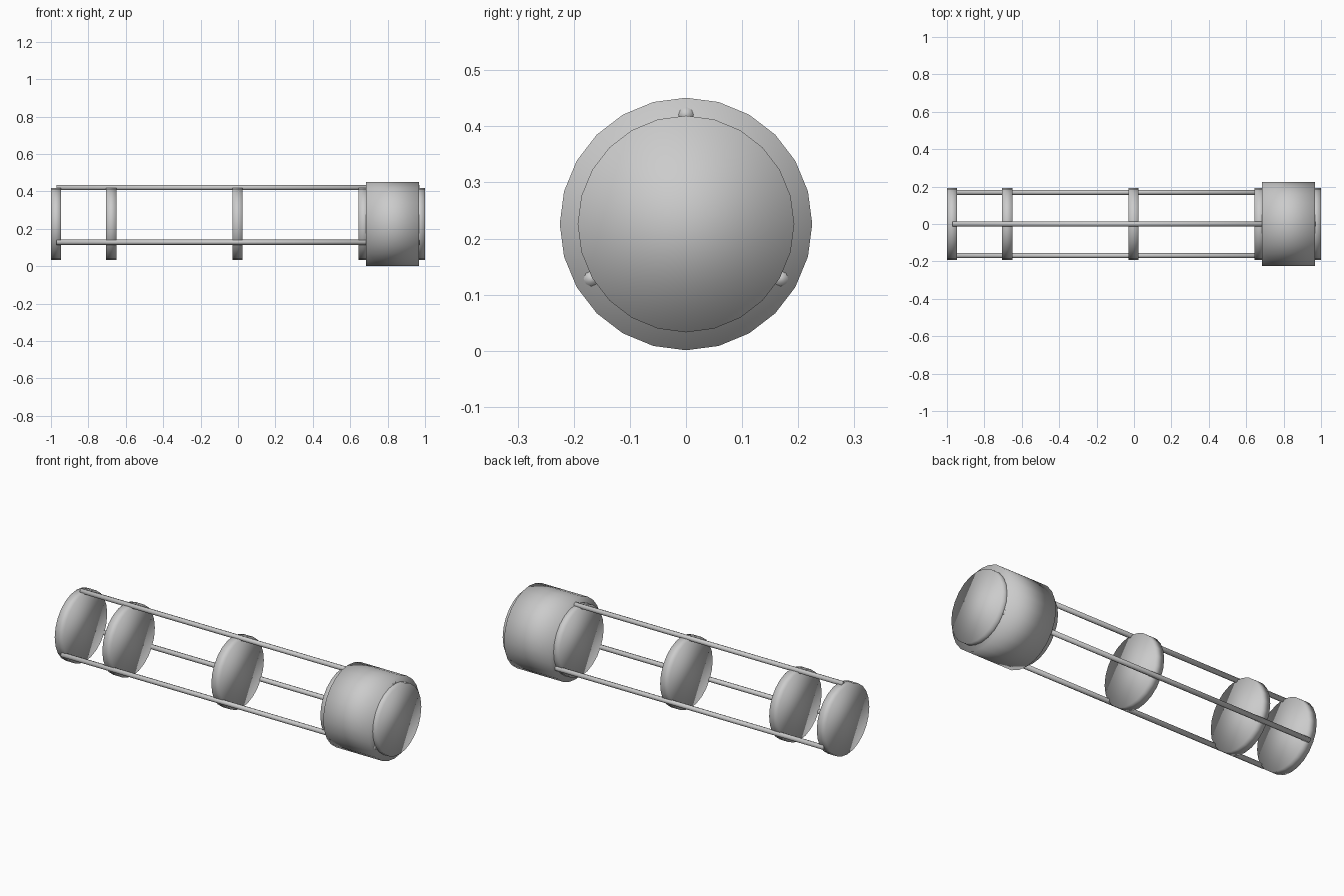
import bpy, math

if "Cube" in bpy.data.objects:
    bpy.data.objects.remove(bpy.data.objects["Cube"])

AXIS_Z = 0.226


def rod_x(name, x0, x1, radius, sides, y=0.0, z=AXIS_Z):
    """Smooth-shaded capped cylinder lying along x."""
    bpy.ops.mesh.primitive_cylinder_add(vertices=sides, radius=radius, depth=x1 - x0)
    ob = bpy.context.object
    ob.name = name
    # bake the rotation so that a vertex sits at the top
    for v in ob.data.vertices:
        a, b, c = v.co
        v.co = (c, -a, b)
    ob.location = ((x0 + x1) / 2, y, z)
    bpy.ops.object.shade_smooth()
    return ob


# support discs along the axis
for i, x in enumerate((-0.9725, -0.6775, -0.0025, 0.6725, 0.9725)):
    rod_x(f"support_disc_{i + 1}", x - 0.0275, x + 0.0275, 0.193, 24)

# three long rods spaced evenly around the discs
for i in range(3):
    a = math.radians(90 + 120 * i)
    rod_x(f"long_rod_{i + 1}", -0.971, 0.971, 0.0135, 8,
          0.195 * math.cos(a), AXIS_Z + 0.195 * math.sin(a))

# wide collar at the right end
rod_x("end_collar", 0.685, 0.969, 0.225, 24)
